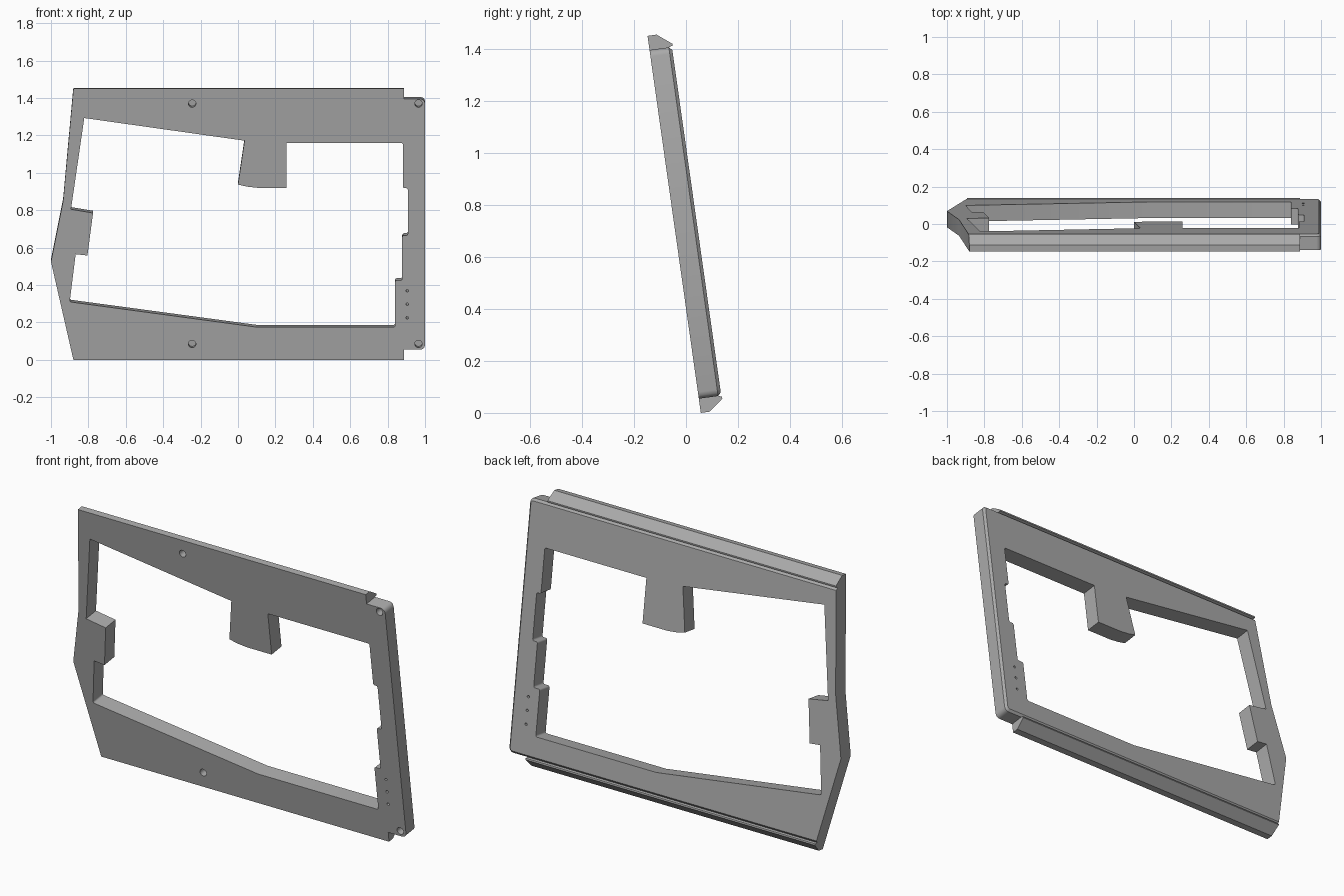
import bpy, bmesh, math

if "Cube" in bpy.data.objects:
    bpy.data.objects.remove(bpy.data.objects["Cube"], do_unlink=True)

TILT = math.atan(0.205 / 1.45)
COS = math.cos(TILT)
HEIGHT = 1.45 / COS      # length measured along the slope
THICK = 0.087
STEP = 0.055             # depth of the edge rails

grey = bpy.data.materials.new("plain grey")
grey.use_nodes = True
grey.diffuse_color = (0.4, 0.4, 0.4, 1)
grey.node_tree.nodes["Principled BSDF"].inputs["Base Color"].default_value = (0.4, 0.4, 0.4, 1)


def finish(name, bm):
    """Turn a bmesh into an object leaning with the frame."""
    bmesh.ops.recalc_face_normals(bm, faces=bm.faces)
    mesh = bpy.data.meshes.new(name)
    bm.to_mesh(mesh)
    bm.free()
    mesh.materials.append(grey)
    ob = bpy.data.objects.new(name, mesh)
    bpy.context.collection.objects.link(ob)
    ob.rotation_euler.x = TILT
    ob.location.y = 0.057
    return ob


def prism(outline, y0, y1):
    """Extrude an x, z outline through the thickness."""
    bm = bmesh.new()
    face = bm.faces.new([bm.verts.new((x, y0, z)) for x, z in outline])
    new = bmesh.ops.extrude_face_region(bm, geom=[face])["geom"]
    for v in new:
        if isinstance(v, bmesh.types.BMVert):
            v.co.y = y1
    return bm


def round_corners(bm, test, radius):
    edges = [e for e in bm.edges
             if abs(e.verts[0].co.y - e.verts[1].co.y) > 0.01 and test(e.verts[0].co)]
    bmesh.ops.bevel(bm, geom=edges, offset=radius, segments=3, profile=0.5, affect='EDGES')


def cut(target, cutter):
    bpy.context.view_layer.update()
    mod = target.modifiers.new("cut", 'BOOLEAN')
    mod.operation, mod.solver, mod.object = 'DIFFERENCE', 'EXACT', cutter
    bpy.context.view_layer.objects.active = target
    bpy.ops.object.modifier_apply(modifier=mod.name)
    bpy.data.objects.remove(cutter, do_unlink=True)


def left_edge(z):
    """x of the angled left side at height z."""
    pts = [(-0.88, 0), (-1, 0.525 / COS), (-0.935, 0.85 / COS), (-0.88, HEIGHT)]
    for (xa, za), (xb, zb) in zip(pts, pts[1:]):
        if z <= zb + 1e-6:
            return xa + (xb - xa) * (z - za) / (zb - za)


# Main plate with rounded right corners and a chamfered back edge
low, high = STEP, HEIGHT - STEP
sides = [low, 0.525 / COS, 0.85 / COS, high]
bm = prism([(left_edge(z), z) for z in sides] + [(1, high), (1, low)], 0, THICK)
round_corners(bm, lambda c: c.x > 0.9, 0.025)
back = [e for e in bm.edges if all(v.co.y > THICK - 0.001 for v in e.verts)
        and (max(v.co.x for v in e.verts) > 0.9)]
bmesh.ops.bevel(bm, geom=back, offset=0.012, segments=1, affect='EDGES')
plate = finish("frame_plate", bm)

# Large opening, with the tabs left standing
opening = [(-0.822, 1.293), (0.035, 1.172), (0.0, 0.937), (0.05, 0.926), (0.105, 0.92),
           (0.258, 0.92), (0.258, 1.16), (0.882, 1.16), (0.882, 0.918), (0.908, 0.918),
           (0.908, 0.665), (0.878, 0.665), (0.878, 0.425), (0.84, 0.425), (0.84, 0.175),
           (0.10, 0.175), (-0.90, 0.31), (-0.868, 0.565), (-0.805, 0.558),
           (-0.775, 0.785), (-0.893, 0.805)]
bm = prism([(x, z / COS) for x, z in opening], -0.1, 0.2)
round_corners(bm, lambda c: c.x > 0.8 or (c.x < -0.85 and c.z < 0.4), 0.009)
cut(plate, finish("opening_cutter", bm))


def drill(x, z, radius, depth):
    ring = [(x + radius * math.cos(i * math.tau / 20), z + radius * math.sin(i * math.tau / 20))
            for i in range(20)]
    cut(plate, finish("drill_cutter", prism(ring, -0.05, depth)))


# Four blind screw holes and three small through holes
for x in (-0.245, 0.965):
    for z in (0.085, 1.37):
        drill(x, z / COS, 0.02, 0.05)
for z in (0.225, 0.298, 0.37):
    drill(0.905, z / COS, 0.007, 0.2)

# Bevelled rails along the bottom and top: (depth, distance from outer edge)
profile = [(0, 0), (0.035, 0), (0.09, 0.043), (0.089, 0.051), (0.075, STEP), (0, STEP)]
for name, top in (("bottom_rail", False), ("top_rail", True)):
    bm = bmesh.new()
    ends = []
    for right in (False, True):
        ring = []
        for y, d in profile:
            z = HEIGHT - d if top else d
            ring.append(bm.verts.new((0.888 if right else left_edge(z), y, z)))
        bm.faces.new(ring)
        ends.append(ring)
    for i in range(len(profile)):
        j = (i + 1) % len(profile)
        bm.faces.new((ends[0][i], ends[0][j], ends[1][j], ends[1][i]))
    finish(name, bm)

# Smooth the rounded parts, keep the rest crisp
bpy.ops.object.select_all(action='DESELECT')
plate.select_set(True)
bpy.context.view_layer.objects.active = plate
bpy.ops.object.shade_smooth_by_angle(angle=math.radians(35))
